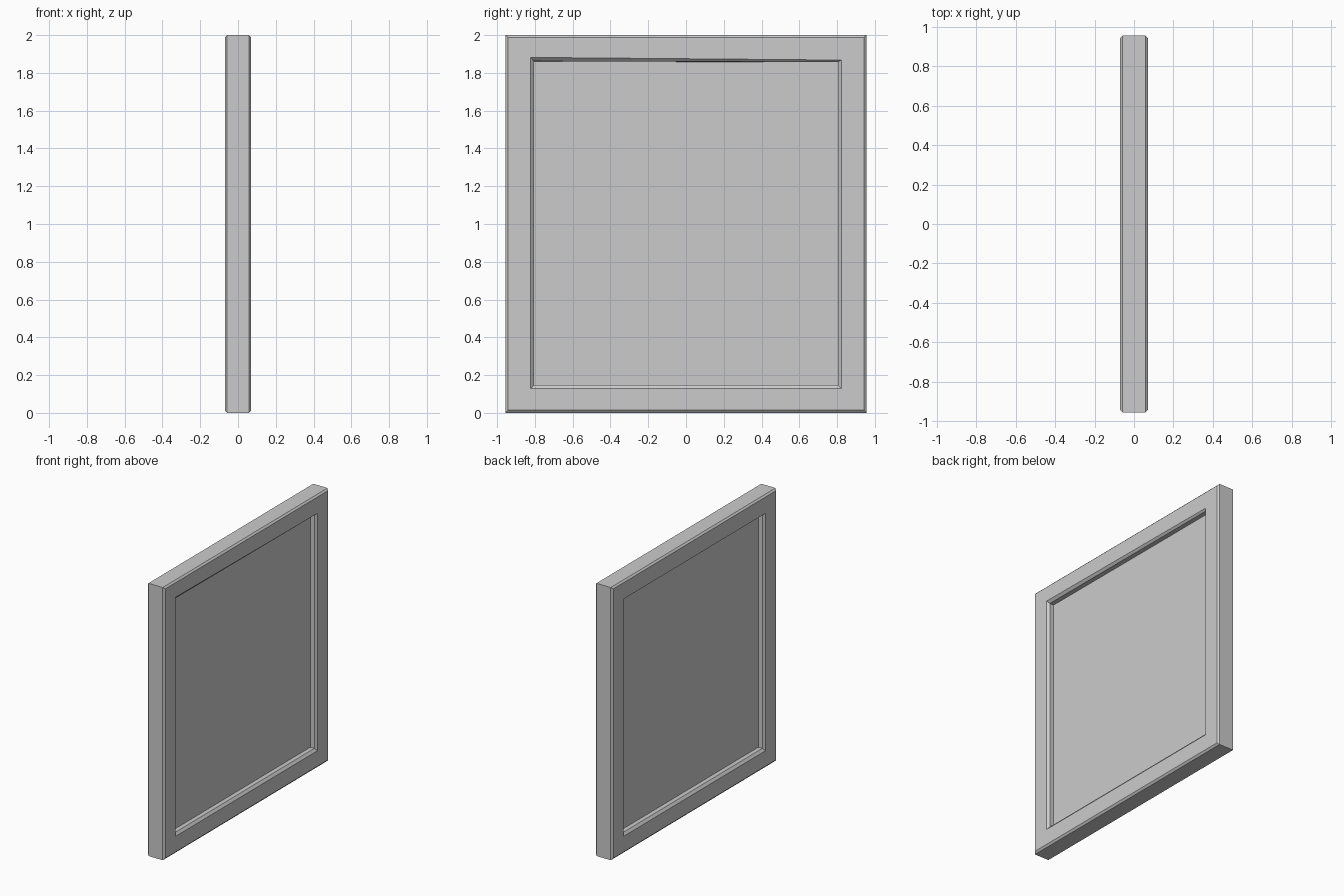
import bpy, bmesh

if "Cube" in bpy.data.objects:
    bpy.data.objects.remove(bpy.data.objects["Cube"])


def ring(bm, x, half_y, z0, z1, lift=0.0):
    """Rectangular vertex loop at depth x; lift raises its upper -y corner."""
    pts = [(-half_y, z0), (half_y, z0), (half_y, z1), (-half_y, z1 + lift)]
    return [bm.verts.new((x, y, z)) for y, z in pts]


def finish(bm, name):
    bmesh.ops.recalc_face_normals(bm, faces=bm.faces)
    mesh = bpy.data.meshes.new(name)
    bm.to_mesh(mesh)
    bm.free()
    obj = bpy.data.objects.new(name, mesh)
    bpy.context.collection.objects.link(obj)
    return obj


# Frame: chamfered cross-section, looped around the opening
W, H = 0.955, 2.0
section = [  # x, half width, bottom, top, corner lift
    (-0.058, W, 0.0, H, 0),
    (0.058, W, 0.0, H, 0),
    (0.07, W - 0.013, 0.014, H - 0.012, 0),
    (0.07, 0.822, 0.128, 1.868, 0.014),
    (0.055, 0.805, 0.147, 1.858, 0.004),
    (-0.055, 0.805, 0.147, 1.858, 0),
    (-0.07, 0.822, 0.128, 1.868, 0),
    (-0.07, W - 0.013, 0.014, H - 0.012, 0),
]
bm = bmesh.new()
rings = [ring(bm, *s) for s in section]
for a, b in zip(rings, rings[1:] + rings[:1]):
    for i in range(4):
        j = (i + 1) % 4
        bm.faces.new((a[i], a[j], b[j], b[i]))
finish(bm, "frame")

# Recessed panel filling the opening
bm = bmesh.new()
back = ring(bm, -0.023, 0.806, 0.146, 1.863)
front = ring(bm, 0.023, 0.806, 0.146, 1.863)
bm.faces.new(back)
bm.faces.new(front)
for i in range(4):
    j = (i + 1) % 4
    bm.faces.new((back[i], back[j], front[j], front[i]))
finish(bm, "panel")
